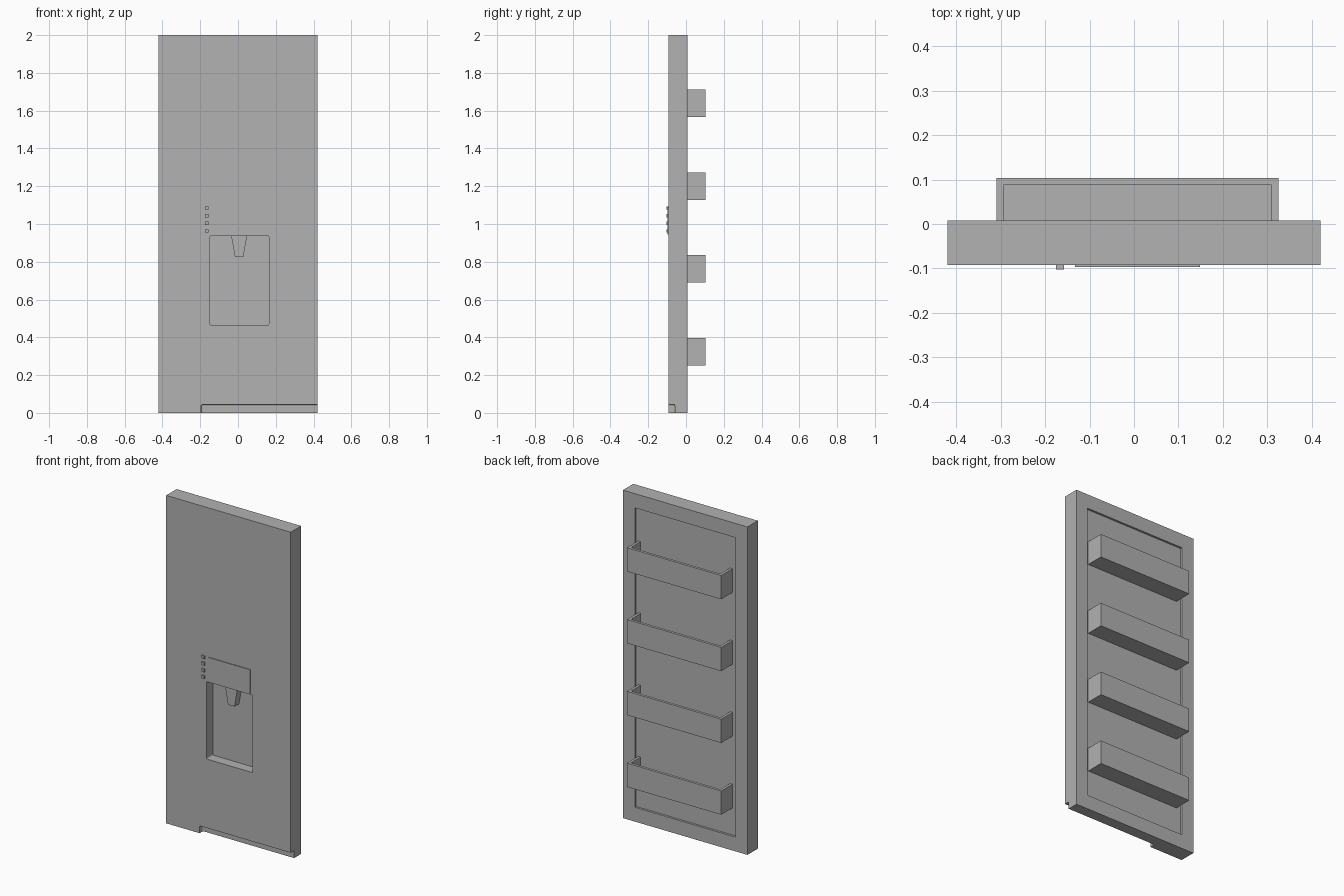
import bpy
import bmesh

if "Cube" in bpy.data.objects:
    bpy.data.objects.remove(bpy.data.objects["Cube"], do_unlink=True)

# Single grey finish
GREY = (0.445, 0.445, 0.445, 1.0)
grey = bpy.data.materials.new("plain grey")
grey.use_nodes = True
grey.diffuse_color = GREY
grey.node_tree.nodes["Principled BSDF"].inputs["Base Color"].default_value = GREY


def box(name, x, y, z, taper=1.0, round_edges=0.0, round_axis=None):
    """Box from (min, max) ranges; taper narrows the bottom in x."""
    bm = bmesh.new()
    bmesh.ops.create_cube(bm, size=1)
    mid = (x[0] + x[1]) / 2
    for v in bm.verts:
        low = v.co.z < 0
        v.co = [r[1] if c > 0 else r[0] for c, r in zip(v.co, (x, y, z))]
        if low:
            v.co.x = mid + (v.co.x - mid) * taper
    if round_edges:
        edges = [e for e in bm.edges if round_axis is None
                 or abs((e.verts[0].co - e.verts[1].co).normalized()[round_axis]) > 0.9]
        bmesh.ops.bevel(bm, geom=edges, offset=round_edges, segments=3,
                        profile=0.5, affect='EDGES')
    mesh = bpy.data.meshes.new(name)
    bm.to_mesh(mesh)
    bm.free()
    mesh.materials.append(grey)
    obj = bpy.data.objects.new(name, mesh)
    bpy.context.collection.objects.link(obj)
    return obj


def cut(target, cutter):
    """Subtract the cutter and discard it."""
    cutter.hide_render = True
    mod = target.modifiers.new("cut", 'BOOLEAN')
    mod.operation = 'DIFFERENCE'
    mod.solver = 'EXACT'
    mod.object = cutter
    bpy.context.view_layer.objects.active = target
    bpy.ops.object.modifier_apply(modifier=mod.name)
    bpy.data.objects.remove(cutter, do_unlink=True)


FRONT, BACK = -0.092, 0.008
LINER = BACK - 0.013        # floor of the shallow recess at the back
ALCOVE = FRONT + 0.062      # rear wall of the dispenser alcove

# Door slab with alcove, inner liner recess and bottom notch
door = box("door_slab", (-0.42, 0.42), (FRONT, BACK), (0, 2))
cut(door, box("alcove_cutter", (-0.148, 0.163), (FRONT - 0.1, ALCOVE), (0.465, 0.937),
              round_edges=0.006, round_axis=1))
cut(door, box("liner_cutter", (-0.34, 0.34), (LINER, BACK + 0.1), (0.087, 1.913)))
cut(door, box("notch_cutter", (-0.195, 0.5), (FRONT - 0.1, FRONT + 0.033), (-0.1, 0.045),
              round_edges=0.008))

# Dispenser nozzle, display plate and buttons
box("dispenser_nozzle", (-0.036, 0.048), (FRONT + 0.018, ALCOVE + 0.002), (0.825, 0.938), taper=0.52)
box("display_plate", (-0.133, 0.149), (FRONT - 0.005, FRONT + 0.001), (0.945, 1.09))
for i in range(4):
    z = 0.963 + i * 0.0405
    box(f"button_{i + 1}", (-0.176, -0.157), (FRONT - 0.01, FRONT + 0.001), (z - 0.009, z + 0.009))

# Open-topped door bins
WALL = 0.016
for i in range(4):
    z = 0.252 + i * 0.438
    shelf = box(f"door_bin_{i + 1}", (-0.31, 0.325), (LINER, 0.104), (z, z + 0.145))
    cut(shelf, box("bin_cutter", (-0.31 + WALL, 0.325 - WALL), (LINER - 0.1, 0.104 - WALL),
                   (z + WALL, z + 0.3)))
